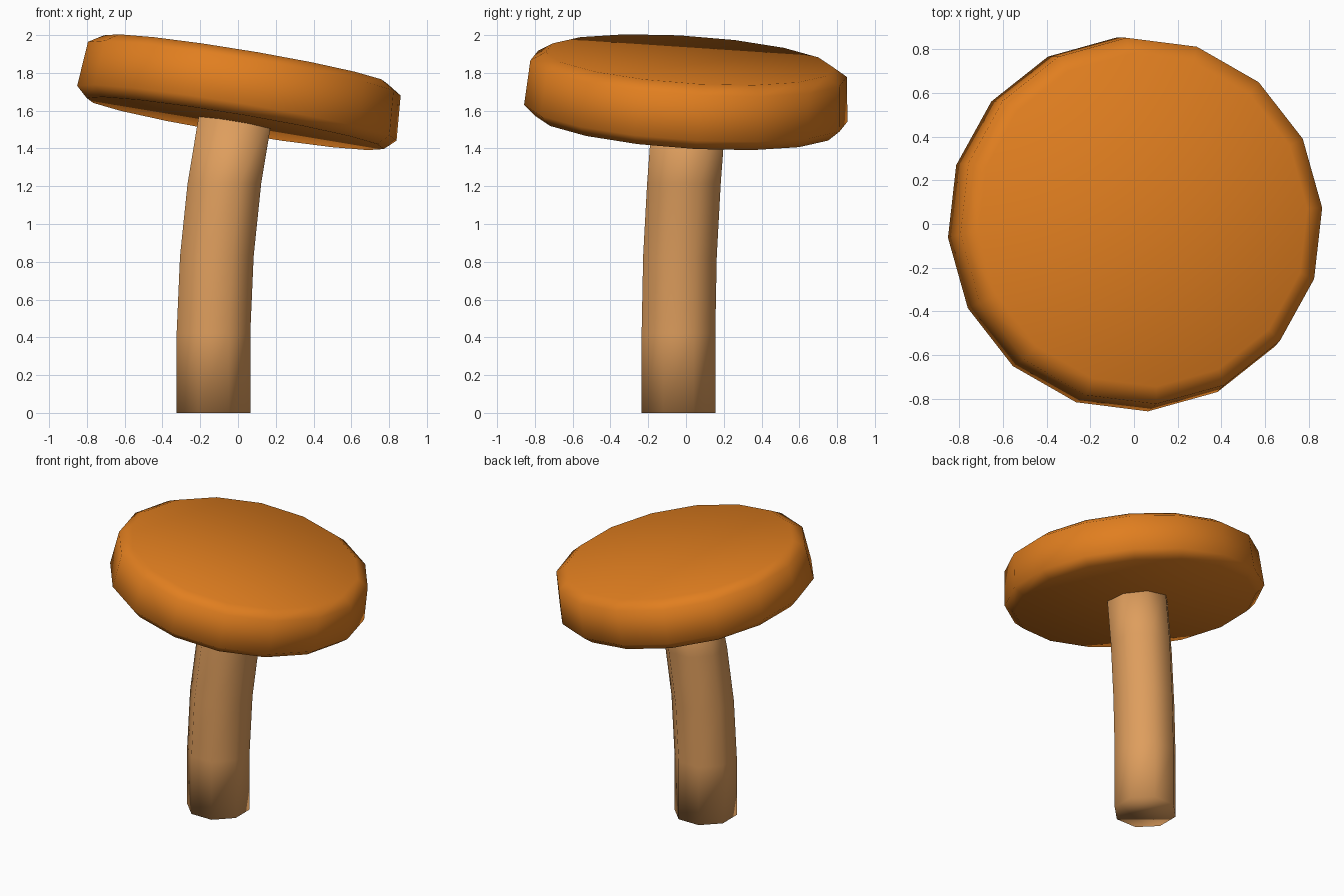
import bpy
import bmesh
from math import cos, sin, tau, radians
from mathutils import Vector

if "Cube" in bpy.data.objects:
    bpy.data.objects.remove(bpy.data.objects["Cube"])


def material(name, rgb):
    mat = bpy.data.materials.new(name)
    mat.diffuse_color = (*rgb, 1)
    mat.use_nodes = True
    mat.node_tree.nodes["Principled BSDF"].inputs["Base Color"].default_value = mat.diffuse_color
    return mat


def ring_stack(name, rings, sides, turn, mat):
    """Closed smooth solid through a list of (centre, radius) rings."""
    bm = bmesh.new()
    loops = []
    for (x, y, z), r in rings:
        angles = [turn + tau * i / sides for i in range(sides)]
        loops.append([bm.verts.new((x + r * cos(a), y + r * sin(a), z)) for a in angles])
    for low, high in zip(loops, loops[1:]):
        for i in range(sides):
            j = (i + 1) % sides
            bm.faces.new((low[i], low[j], high[j], high[i]))
    bm.faces.new(loops[0][::-1])
    bm.faces.new(loops[-1])
    for face in bm.faces:
        face.smooth = True
    mesh = bpy.data.meshes.new(name)
    bm.to_mesh(mesh)
    bm.free()
    mesh.materials.append(mat)
    obj = bpy.data.objects.new(name, mesh)
    bpy.context.collection.objects.link(obj)
    return obj


# Stem: eight sides, bending gently toward the cap centre
stem_path = [(-0.13, -0.04, 0), (-0.13, -0.04, 0.42), (-0.112, -0.032, 0.83),
             (-0.072, -0.011, 1.215), (-0.008, 0.018, 1.6)]
ring_stack("stem", [(p, 0.211) for p in stem_path], 8, radians(22.5),
           material("tan", (0.73, 0.34, 0.11)))

# Cap: sixteen-sided disc with bevelled rims, tilted to the right and back
cap_profile = [(0, 0.80), (0.055, 0.86), (0.295, 0.842), (0.343, 0.765)]
cap = ring_stack("cap", [((0, 0, h), r) for h, r in cap_profile], 16, radians(4.4),
                 material("orange", (0.75, 0.21, 0.014)))
cap.rotation_mode = 'QUATERNION'
cap.rotation_quaternion = Vector((0, 0, 1)).rotation_difference(Vector((0.167, 0.066, 1)))
cap.location = (-0.015, -0.005, 1.532)
